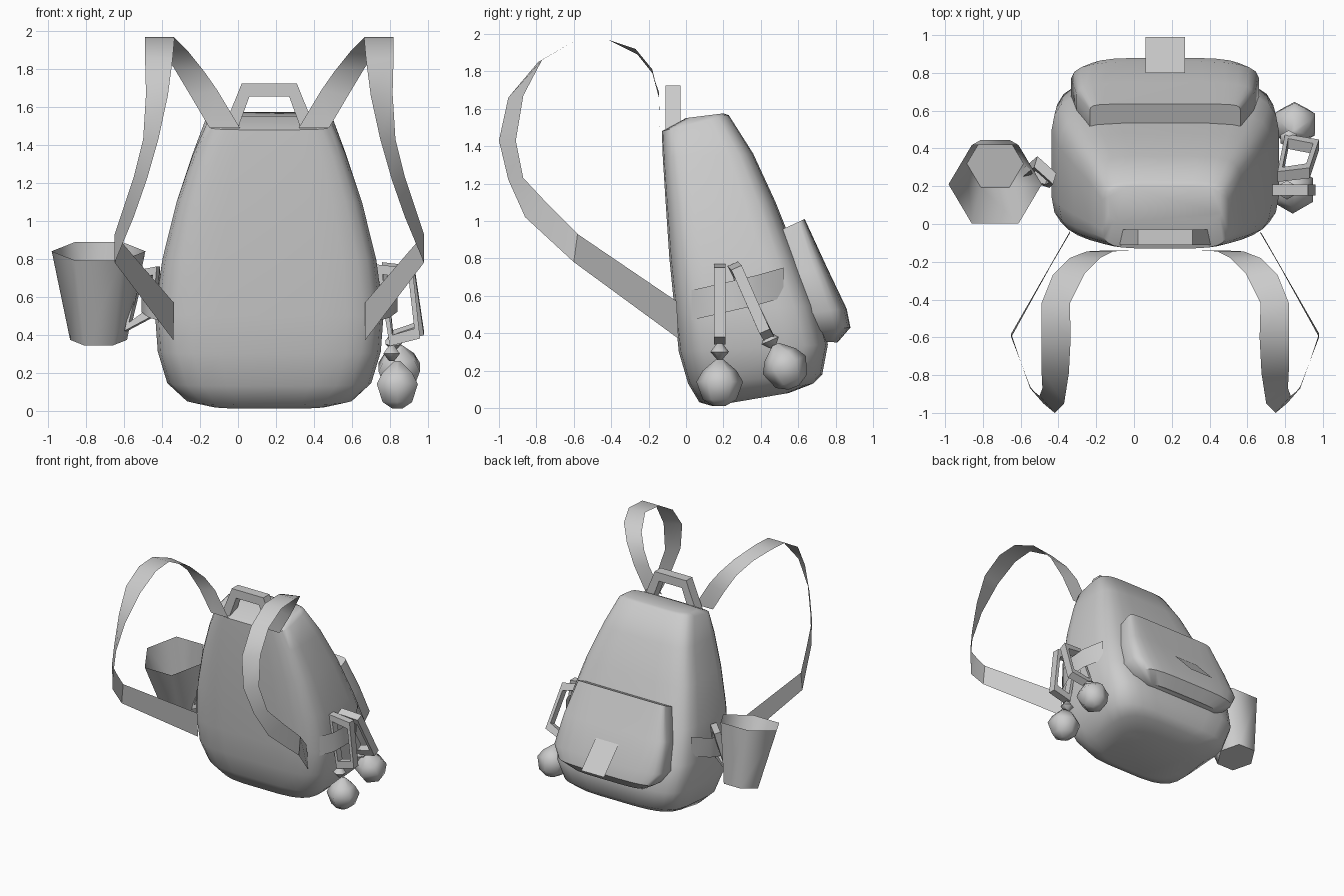
import bpy, math
from mathutils import Vector

cube = bpy.data.objects.get("Cube")
if cube:
    bpy.data.objects.remove(cube)

CX = 0.165  # centre line of the bag

grey = bpy.data.materials.new("plain grey")
grey.use_nodes = True
COLOUR = (0.6, 0.6, 0.6, 1)
grey.diffuse_color = COLOUR
grey.node_tree.nodes["Principled BSDF"].inputs["Base Color"].default_value = COLOUR


def build(name, verts, faces, angle=45):
    mesh = bpy.data.meshes.new(name)
    mesh.from_pydata([tuple(v) for v in verts], [], faces)
    mesh.materials.append(grey)
    obj = bpy.data.objects.new(name, mesh)
    bpy.context.collection.objects.link(obj)
    bpy.ops.object.select_all(action='DESELECT')
    obj.select_set(True)
    bpy.context.view_layer.objects.active = obj
    bpy.ops.object.mode_set(mode='EDIT')
    bpy.ops.mesh.select_all(action='SELECT')
    bpy.ops.mesh.normals_make_consistent(inside=False)
    bpy.ops.object.mode_set(mode='OBJECT')
    bpy.ops.object.shade_smooth_by_angle(angle=math.radians(angle))
    return obj


def skin(name, rings, closed=True, caps=(True, True), loop=False, angle=45):
    """Join equal rings of points with quads."""
    n = len(rings[0])
    verts = [p for r in rings for p in r]
    faces = []
    for i in range(len(rings) if loop else len(rings) - 1):
        a, b = i * n, (i + 1) % len(rings) * n
        for j in range(n if closed else n - 1):
            k = (j + 1) % n
            faces.append((a + j, a + k, b + k, b + j))
    if caps[0]:
        faces.append(tuple(range(n)))
    if caps[1]:
        faces.append(tuple(range(len(verts) - n, len(verts))))
    return build(name, verts, faces, angle)


def rounded_ring(yf, zf, yb, zb, half, power, n=24):
    """Rounded rectangle running from a front height to a back height."""
    ring = []
    for i in range(n):
        a = math.tau * (i + 0.5) / n
        c, s = math.cos(a), math.sin(a)
        u = math.copysign(abs(c) ** (2 / power), c)
        t = 0.5 + 0.5 * math.copysign(abs(s) ** (2 / power), s)
        ring.append((CX + half * u, yf + (yb - yf) * t, zf + (zb - zf) * t))
    return ring


def ribbon(name, pairs, mirror=False):
    rings = [[Vector(p) for p in pair] for pair in pairs]
    if mirror:
        rings = [[Vector((2 * CX - p.x, p.y, p.z)) for p in r] for r in rings]
    return skin(name, rings, closed=False, caps=(False, False))


def frame(name, corners, across, width, depth):
    """Closed bar frame with mitred corners; across is its flat direction."""
    pts = [Vector(c) for c in corners]
    mid = sum(pts, Vector()) / len(pts)
    w = Vector(across).normalized() * depth / 2
    rings = []
    for p in pts:
        inner = p + (mid - p).normalized() * width
        rings.append([p - w, p + w, inner + w, inner - w])
    return skin(name, rings, caps=(False, False), loop=True, angle=30)


# Main bag
skin("bag_body", [rounded_ring(*r) for r in (
    (0.14, 0.01, 0.55, 0.08, 0.33, 4),
    (0.07, 0.03, 0.68, 0.13, 0.45, 4),
    (0.01, 0.13, 0.73, 0.18, 0.54, 4.5),
    (-0.04, 0.3, 0.76, 0.34, 0.59, 5),
    (-0.06, 0.5, 0.70, 0.55, 0.605, 5),
    (-0.09, 0.8, 0.60, 0.8, 0.565, 5),
    (-0.11, 1.1, 0.48, 1.1, 0.49, 5),
    (-0.125, 1.34, 0.36, 1.36, 0.405, 5),
    (-0.13, 1.48, 0.23, 1.565, 0.335, 5),
    (0.0, 1.55, 0.2, 1.575, 0.30, 5))])

# Rear pocket and its pull tab
skin("rear_pocket", [rounded_ring(*r) for r in (
    (0.66, 0.36, 0.81, 0.35, 0.33, 4),
    (0.62, 0.41, 0.88, 0.43, 0.44, 4),
    (0.58, 0.5, 0.86, 0.53, 0.50, 4),
    (0.52, 0.7, 0.75, 0.76, 0.47, 5),
    (0.46, 0.93, 0.635, 1.01, 0.40, 9))])
ribbon("pocket_tab", [((0.06, 0.80, 0.67), (0.27, 0.80, 0.67)),
                      ((0.06, 0.99, 0.47), (0.27, 0.99, 0.47))])

# Top handle
handle = [((-0.075, 1.49), (0.0, 1.49)), ((0.02, 1.725), (0.06, 1.655)),
          ((0.31, 1.725), (0.27, 1.655)), ((0.405, 1.49), (0.33, 1.49))]
skin("top_handle", [[(o[0], -0.11, o[1]), (o[0], -0.03, o[1]),
                     (i[0], -0.03, i[1]), (i[0], -0.11, i[1])] for o, i in handle], angle=30)

# Shoulder straps
strap = [((-0.15, -0.14, 1.49), (0.01, -0.14, 1.49)),
         ((-0.25, -0.145, 1.66), (-0.11, -0.145, 1.69)),
         ((-0.34, -0.18, 1.81), (-0.18, -0.18, 1.79)),
         ((-0.43, -0.27, 1.92), (-0.26, -0.26, 1.89)),
         ((-0.49, -0.42, 1.97), (-0.34, -0.42, 1.97)),
         ((-0.49, -0.6, 1.96), (-0.335, -0.6, 1.96)),
         ((-0.49, -0.77, 1.86), (-0.345, -0.79, 1.85)),
         ((-0.485, -0.87, 1.67), (-0.37, -0.95, 1.66)),
         ((-0.50, -0.91, 1.43), (-0.42, -1.0, 1.43)),
         ((-0.55, -0.87, 1.23), (-0.48, -0.95, 1.22)),
         ((-0.60, -0.73, 1.08), (-0.55, -0.86, 1.02)),
         ((-0.65, -0.58, 0.93), (-0.65, -0.6, 0.78)),
         ((-0.34, -0.05, 0.57), (-0.34, -0.04, 0.37))]
ribbon("right_shoulder_strap", strap)
ribbon("left_shoulder_strap", strap, mirror=True)

# Side bands
band = [(-0.40, 0.03, 0.55), (-0.47, 0.12, 0.57), (-0.51, 0.25, 0.60),
        (-0.49, 0.38, 0.63), (-0.41, 0.52, 0.67)]
for side, flip in (("right", False), ("left", True)):
    ribbon(side + "_side_band",
           [((x, y, z + 0.08), (x, y, z - 0.08)) for x, y, z in band], flip)

# Clips
frame("left_front_clip", [(0.73, 0.18, 0.77), (0.92, 0.18, 0.75),
                          (0.96, 0.18, 0.38), (0.80, 0.18, 0.34)], (0, 1, 0), 0.06, 0.06)
frame("left_rear_clip", [(0.76, 0.25, 0.77), (0.93, 0.27, 0.75),
                         (0.98, 0.42, 0.41), (0.80, 0.45, 0.36)], (0, 0.9, 0.4), 0.06, 0.06)
frame("right_clip", [(-0.42, 0.24, 0.76), (-0.52, 0.33, 0.74),
                     (-0.59, 0.27, 0.42), (-0.44, 0.22, 0.50)], (0.3, 1, 0), 0.05, 0.06)


# Hanging charms, each a bead above a faceted drop
def turned(name, centre, profile, lean=0.0, sides=6, caps=(True, True), angle=45, turn=0.5):
    rings = []
    for r, z in profile:
        ring = []
        for i in range(sides):
            a = math.tau * (i + turn) / sides
            v = Vector((r * math.cos(a), r * math.sin(a), z))
            y = v.y * math.cos(lean) - v.z * math.sin(lean)
            zz = v.y * math.sin(lean) + v.z * math.cos(lean)
            ring.append(Vector(centre) + Vector((v.x, y, zz)))
        rings.append(ring)
    return skin(name, rings, caps=caps, angle=angle)


drop = [(0.03, -0.12), (0.09, -0.085), (0.125, 0.01), (0.09, 0.07), (0.02, 0.13)]
bead = [(0.015, -0.04), (0.05, 0), (0.015, 0.045)]
for label, bead_at, drop_at, lean in (
        ("front", (0.81, 0.18, 0.30), (0.84, 0.18, 0.13), 0.0),
        ("rear", (0.82, 0.45, 0.36), (0.85, 0.53, 0.22), 0.4)):
    turned(label + "_charm_bead", bead_at, bead, lean, angle=60)
    turned(label + "_charm_drop", drop_at, drop, lean, angle=60)

# Open six-sided cup, leaning toward the front
turned("cup", (-0.735, 0.21, 0.84), [(0.15, -0.48), (0.247, 0)], lean=0.23,
       caps=(True, False), angle=62, turn=0)
